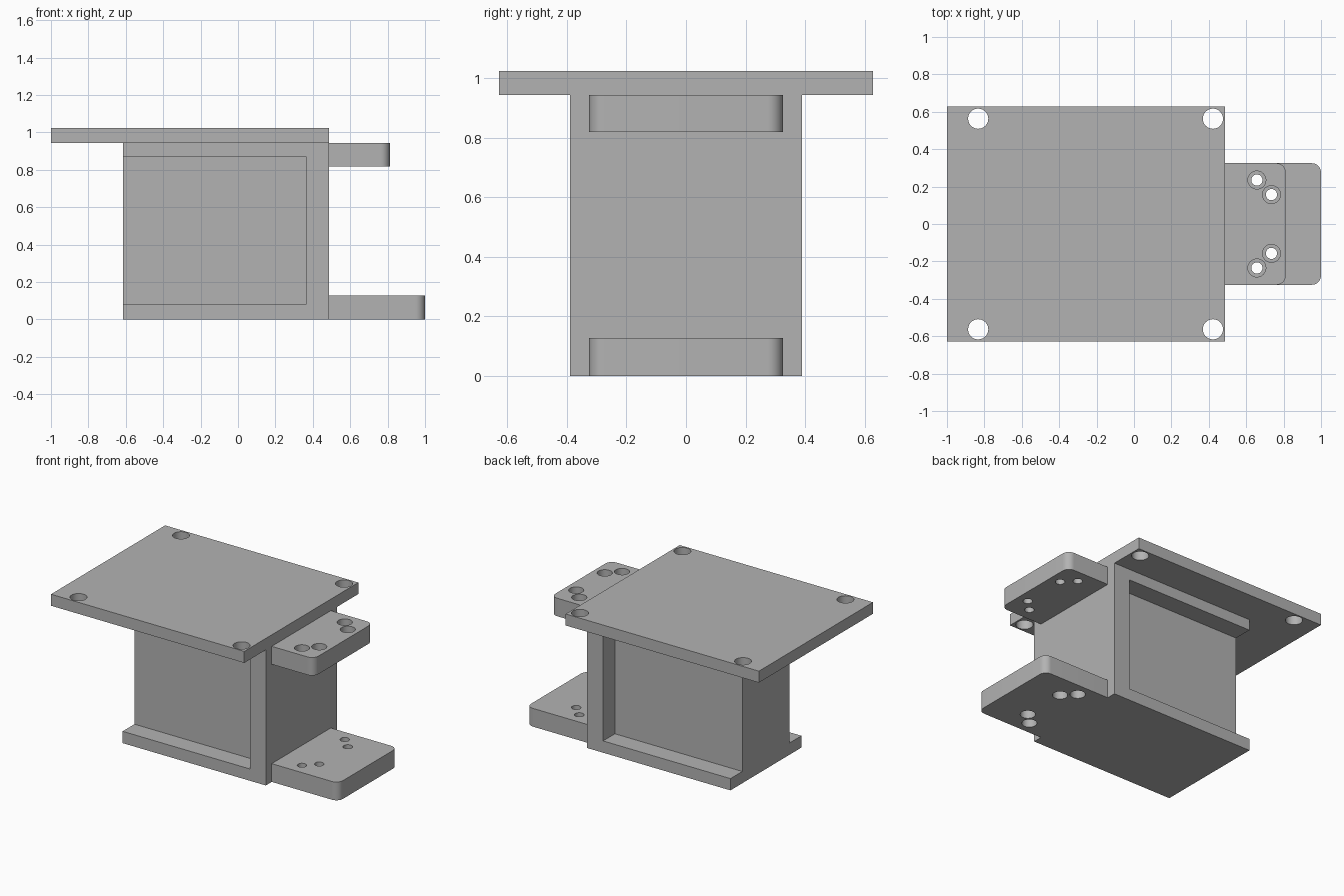
import bpy
import bmesh
import math

if "Cube" in bpy.data.objects:
    bpy.data.objects.remove(bpy.data.objects["Cube"])

grey = bpy.data.materials.new("plain grey")
grey.diffuse_color = (0.45, 0.45, 0.45, 1)
grey.use_nodes = True
grey.node_tree.nodes["Principled BSDF"].inputs["Base Color"].default_value = grey.diffuse_color


def prism(name, outline, z0, z1):
    """Extrude a counter-clockwise xy outline from z0 to z1."""
    bm = bmesh.new()
    low = [bm.verts.new((x, y, z0)) for x, y in outline]
    high = [bm.verts.new((x, y, z1)) for x, y in outline]
    bm.faces.new(low[::-1])
    bm.faces.new(high)
    n = len(outline)
    for i in range(n):
        j = (i + 1) % n
        bm.faces.new((low[i], low[j], high[j], high[i]))
    mesh = bpy.data.meshes.new(name)
    bm.to_mesh(mesh)
    bm.free()
    mesh.materials.append(grey)
    obj = bpy.data.objects.new(name, mesh)
    bpy.context.collection.objects.link(obj)
    return obj


def box(name, x0, x1, y0, y1, z0, z1):
    return prism(name, [(x0, y0), (x1, y0), (x1, y1), (x0, y1)], z0, z1)


def arc(cx, cy, r, start, end, steps):
    return [(cx + r * math.cos(math.radians(start + (end - start) * i / steps)),
             cy + r * math.sin(math.radians(start + (end - start) * i / steps)))
            for i in range(steps + 1)]


def combine(target, tool, operation):
    """Apply a boolean and discard the tool object."""
    mod = target.modifiers.new("boolean", 'BOOLEAN')
    mod.operation = operation
    mod.solver = 'EXACT'
    mod.object = tool
    bpy.context.view_layer.objects.active = target
    bpy.ops.object.modifier_apply(modifier=mod.name)
    bpy.data.objects.remove(tool, do_unlink=True)


def drill(target, x, y, r, z0, z1):
    combine(target, prism("drill", arc(x, y, r, 0, 360, 32)[:-1], z0, z1), 'DIFFERENCE')


WALL = 0.487   # outer face of the end wall
HALF = 0.39    # half width of the body
TOP = 1.023

# Block body with a pocket on each side, open at the left end
bracket = box("mounting_bracket", -0.615, WALL, -HALF, HALF, 0, 0.98)
for y0, y1 in ((-0.6, -0.26), (0.26, 0.6)):
    combine(bracket, box("pocket", -0.8, 0.365, y0, y1, 0.082, 0.868), 'DIFFERENCE')

# Top plate with four corner holes
plate = box("top_plate", -1, WALL, -0.627, 0.627, 0.943, TOP)
for x in (-0.833, 0.422):
    for y in (-0.563, 0.563):
        drill(plate, x, y, 0.054, 0.8, 1.2)
combine(bracket, plate, 'UNION')


# Rounded tabs with counterbored screw holes
def tab(name, x1, z0, z1, bore0, bore1):
    r, w = 0.05, 0.325
    outline = ([(0.43, -w)] + arc(x1 - r, -w + r, r, -90, 0, 10)
               + arc(x1 - r, w - r, r, 0, 90, 10) + [(0.43, w)])
    obj = prism(name, outline, z0, z1)
    for x, y in ((0.657, 0.235), (0.735, 0.157)):
        for side in (-1, 1):
            drill(obj, x, side * y, 0.03, z0 - 0.1, z1 + 0.1)
            drill(obj, x, side * y, 0.048, bore0, bore1)
    combine(bracket, obj, 'UNION')


tab("upper_tab", 0.812, 0.818, 0.943, 0.883, 1.05)
tab("lower_tab", 1.0, 0, 0.127, -0.1, 0.06)

# Smooth the round walls, keep edges sharp
bpy.ops.object.select_all(action='DESELECT')
bracket.select_set(True)
bpy.context.view_layer.objects.active = bracket
bpy.ops.object.shade_smooth_by_angle(angle=math.radians(30))
